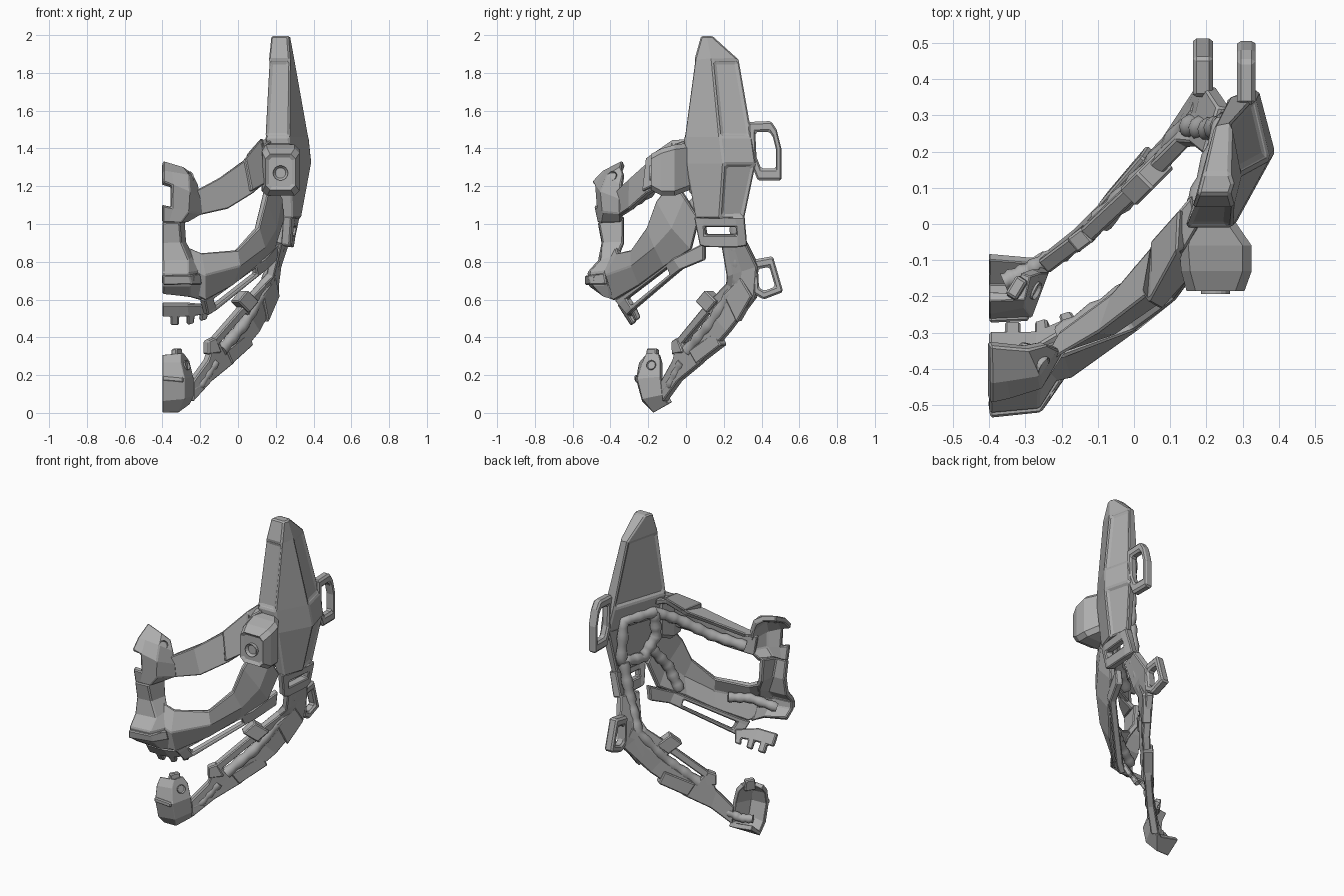
import bpy, bmesh, math
from mathutils import Vector

cube = bpy.data.objects.get("Cube")
if cube:
    bpy.data.objects.remove(cube)

# Single grey finish
grey = bpy.data.materials.new("plain grey")
grey.use_nodes = True
colour = (0.42, 0.42, 0.42, 1)
grey.diffuse_color = colour
grey.node_tree.nodes["Principled BSDF"].inputs["Base Color"].default_value = colour


def finish(name, bm, thickness=0, bevel=0):
    """Turn a bmesh into a named object with shell and bevel modifiers."""
    bmesh.ops.recalc_face_normals(bm, faces=bm.faces[:])
    mesh = bpy.data.meshes.new(name)
    bm.to_mesh(mesh)
    bm.free()
    mesh.materials.append(grey)
    obj = bpy.data.objects.new(name, mesh)
    bpy.context.collection.objects.link(obj)
    if thickness:
        solid = obj.modifiers.new("shell", "SOLIDIFY")
        solid.thickness = thickness
        solid.offset = 0
    if bevel:
        edge = obj.modifiers.new("soft edges", "BEVEL")
        edge.width = bevel
        edge.segments = 1
        edge.limit_method = "ANGLE"
        edge.angle_limit = math.radians(40)
    return obj


def skin(rows, wrap=False, caps=False, holes=()):
    """Bridge rows of points with quads, leaving out the cells in holes."""
    bm = bmesh.new()
    grid = [[bm.verts.new(p) for p in row] for row in rows]
    count = len(rows[0])
    for i in range(len(grid) - 1):
        for j in range(count if wrap else count - 1):
            if (i, j) not in holes:
                k = (j + 1) % count
                bm.faces.new((grid[i][j], grid[i][k], grid[i + 1][k], grid[i + 1][j]))
    if caps:
        bm.faces.new(grid[0])
        bm.faces.new(grid[-1])
    loose = [v for v in bm.verts if not v.link_faces]
    bmesh.ops.delete(bm, geom=loose, context="VERTS")
    return bm


def mix(a, b, t):
    return [Vector(p).lerp(Vector(q), t) for p, q in zip(a, b)]


def split(path, parts):
    """Resample a path evenly inside each of its segments."""
    out = [Vector(path[0])]
    for a, b in zip(path, path[1:]):
        out += [Vector(a).lerp(Vector(b), n / parts) for n in range(1, parts + 1)]
    return out


def shell(name, *paths, thickness=0.035, holes=()):
    finish(name, skin(paths, holes=holes), thickness, 0.006)


def slotted(name, top, bottom, cuts, holes, thickness=0.035):
    rows = [mix(top, bottom, t) for t in cuts]
    shell(name, *rows, thickness=thickness, holes=holes)


def strap_loop(name, outline, inset, thickness, x):
    """Flat ring in the side plane for a strap to pass through."""
    outer = [Vector((x, y, z)) for y, z in outline]
    middle = sum(outer, Vector((0, 0, 0))) / len(outer)
    inner = [middle + (p - middle) * inset for p in outer]
    finish(name, skin([outer, inner], wrap=True), thickness, 0.01)


def stud(name, centre, direction, radius=0.026, depth=0.03):
    """Short round stud with a dished end."""
    bm = bmesh.new()
    bmesh.ops.create_cone(bm, cap_ends=True, segments=16, radius1=radius,
                          radius2=radius, depth=depth)
    face = max(bm.faces, key=lambda f: f.calc_center_median().z)
    bmesh.ops.inset_individual(bm, faces=[face], thickness=radius * 0.3, depth=-depth * 0.5)
    obj = finish(name, bm)
    obj.location = centre
    obj.rotation_euler = Vector(direction).to_track_quat("Z", "Y").to_euler()


def padding(name, path, radius=0.032):
    """Lumpy soft tube along the inside of the frame."""
    curve = bpy.data.curves.new(name, "CURVE")
    curve.dimensions = "3D"
    curve.bevel_depth = radius
    curve.bevel_resolution = 3
    curve.use_fill_caps = True
    points = split(path, 7)
    spline = curve.splines.new("POLY")
    spline.points.add(len(points) - 1)
    for n, (target, p) in enumerate(zip(spline.points, points)):
        target.co = (*p, 1)
        target.radius = 1 + 0.14 * math.sin(n * 2.1)
    spline.use_smooth = True
    curve.materials.append(grey)
    bpy.context.collection.objects.link(bpy.data.objects.new(name, curve))


# Tall ear fin, with sunken panels on its front, rear outside and inner faces
def fin_section(z, *corners):
    return [(x, y, z) for x, y in corners]

fin = skin([
    fin_section(1.03, (.23, .06), (.29, .05), (.335, .18), (.31, .31), (.27, .3)),
    fin_section(1.32, (.18, 0), (.28, 0), (.39, .2), (.345, .37), (.29, .36)),
    fin_section(1.46, (.14, -.01), (.27, -.01), (.375, .18), (.335, .35), (.26, .35)),
    fin_section(1.87, (.162, .045), (.275, .045), (.3, .14), (.27, .28), (.22, .27)),
    fin_section(1.995, (.175, .08), (.265, .08), (.275, .11), (.265, .14), (.19, .14)),
], wrap=True, caps=True)
bmesh.ops.recalc_face_normals(fin, faces=fin.faces[:])
fin_faces = fin.faces[:]
for index, rim in ((10, .022), (12, .022), (2, .03), (14, .03), (4, .03)):
    bmesh.ops.inset_individual(fin, faces=[fin_faces[index]], thickness=rim, depth=-.014)
finish("ear_fin", fin, 0, 0.008)

# Temple box with a framed bolt on the front
def box_section(y, left, right, low, high):
    c = 0.025
    return [(left + c, y, low), (right - c, y, low), (right, y, low + c),
            (right, y, high - c), (right - c, y, high), (left + c, y, high),
            (left, y, high - c), (left, y, low + c)]

box = skin([box_section(.02, .15, .27, 1.18, 1.43), box_section(-.06, .125, .325, 1.15, 1.42),
            box_section(-.13, .13, .325, 1.15, 1.4), box_section(-.185, .145, .305, 1.18, 1.37)],
           wrap=True, caps=True)
bmesh.ops.recalc_face_normals(box, faces=box.faces[:])
front = min(box.faces, key=lambda f: f.calc_center_median().y)
bmesh.ops.inset_individual(box, faces=[front], thickness=.02, depth=-.012)
finish("temple_box", box)
stud("temple_bolt", (.225, -.178, 1.27), (0, -1, 0), radius=.04)

# Brow cap, with an opening on the centre line
cap_centre = [(-.4, -.33, 1.32), (-.4, -.43, 1.27), (-.4, -.485, 1.215), (-.4, -.47, 1.1), (-.4, -.45, 1.01)]
cap_side = [(-.3, -.34, 1.29), (-.27, -.41, 1.25), (-.265, -.44, 1.17), (-.27, -.43, 1.07), (-.31, -.44, 1.01)]
cap_back = [(-.25, -.33, 1.26), (-.225, -.34, 1.2), (-.21, -.34, 1.13), (-.2, -.34, 1.06), (-.28, -.34, 1.02)]
shell("brow_cap", cap_centre, mix(cap_centre, cap_side, .35), cap_side, cap_back, holes={(0, 2)})
stud("brow_stud", (-.26, -.385, 1.25), (.8, -.5, .3))

# Nose bridge and muzzle
shell("nose",
      [(-.4, -.45, 1.01), (-.4, -.43, .9), (-.4, -.45, .8), (-.4, -.505, .74), (-.4, -.5, .68), (-.4, -.44, .64)],
      [(-.32, -.45, 1.01), (-.31, -.43, .9), (-.27, -.44, .8), (-.27, -.495, .74), (-.26, -.48, .68), (-.26, -.42, .62)],
      [(-.3, -.33, 1.04), (-.29, -.33, .9), (-.25, -.36, .83), (-.22, -.41, .75), (-.21, -.4, .68), (-.2, -.37, .6)])
shell("muzzle_band", [(-.4, -.51, .73), (-.27, -.5, .73), (-.22, -.42, .74)],
      [(-.4, -.51, .68), (-.26, -.485, .68), (-.21, -.41, .68)], thickness=.05)
stud("nose_stud", (-.235, -.46, .71), (.9, -.5, 0))

# Brow strut from cap to temple: front face plus a top ledge
shell("brow_strut",
      [(-.24, -.35, 1.04), (-.06, -.29, 1.08), (.07, -.2, 1.16), (.15, -.08, 1.23), (.19, 0, 1.24)],
      [(-.25, -.37, 1.16), (-.1, -.29, 1.23), (.03, -.19, 1.32), (.14, -.05, 1.41), (.17, 0, 1.43)],
      [(-.2, -.3, 1.17), (-.05, -.19, 1.25), (.05, -.07, 1.33), (.12, .03, 1.43), (.16, .08, 1.43)])
shell("strut_sleeve", [(.06, -.22, 1.17), (.15, -.12, 1.22)], [(.03, -.2, 1.34), (.13, -.07, 1.43)],
      [(.06, -.05, 1.35), (.14, .04, 1.44)], thickness=.045)

# Cheek below the eye opening
shell("cheek",
      [(-.27, -.36, .87), (-.2, -.35, .84), (-.01, -.28, .86), (.1, -.2, .98), (.135, -.15, 1.12), (.16, -.06, 1.23)],
      [(-.23, -.42, .75), (-.18, -.41, .73), (0, -.28, .78), (.13, -.16, .88), (.19, -.07, .98), (.22, 0, 1.14)],
      [(-.22, -.4, .62), (-.18, -.37, .6), (-.04, -.24, .68), (.08, -.11, .78), (.18, .03, .87), (.23, .07, 1.03)])

# Slotted rail along the bottom of the cheek
rail_top = [(-.19, -.37, .6), (-.15, -.32, .63), (.08, -.1, .79), (.13, -.06, .82), (.2, .1, .9)]
rail_bottom = [(-.17, -.3, .52), (-.12, -.27, .55), (.09, -.07, .72), (.14, -.02, .76), (.19, .1, .81)]
slotted("cheek_rail", rail_top, rail_bottom, (0, .3, .75, 1), {(1, 1)}, .04)

# Upper lip with notched teeth
lip_top = split([(-.4, -.35, .58), (-.27, -.35, .58), (-.15, -.28, .57)], 3)
lip_bottom = split([(-.4, -.28, .47), (-.27, -.28, .47), (-.17, -.25, .5)], 3)
slotted("upper_lip", lip_top, lip_bottom, (0, .6, 1), {(1, 0), (1, 2), (1, 4)}, .03)

# Slotted hinge under the fin
hinge_top = [(.26, .05, 1.04), (.28, .1, 1.04), (.3, .26, 1.04), (.3, .31, 1.04)]
hinge_bottom = [(.25, .08, .89), (.26, .11, .88), (.27, .27, .88), (.26, .32, .89)]
slotted("jaw_hinge", hinge_top, hinge_bottom, (0, .33, .6, 1), {(1, 1)}, .05)

# Jaw strap from hinge to chin, with one long slot
jaw_inner = [(.21, .19, .9), (.17, .22, .73), (.13, .22, .69), (.01, .1, .56), (-.13, -.03, .4), (-.17, -.06, .28), (-.25, -.12, .17)]
jaw_outer = [(.25, .32, .9), (.21, .38, .78), (.19, .37, .61), (.1, .23, .43), (-.04, .08, .26), (-.15, -.03, .17), (-.25, -.11, .06)]
slotted("jaw_strap", jaw_inner, jaw_outer, (0, .22, .5, 1), {(1, 3)}, .045)
shell("jaw_upper_pad", [(-.02, .07, .59), (.03, .12, .65)], [(.04, .13, .53), (.09, .18, .59)], thickness=.065)
shell("jaw_lower_pad", [(-.08, .03, .33), (.04, .17, .43)], [(-.05, .07, .26), (.06, .2, .36)], thickness=.06)
shell("jaw_side_pad", [(.11, .21, .63), (.18, .3, .72)], [(.14, .28, .48), (.2, .36, .62)], thickness=.055)
shell("jaw_step", [(-.17, -.06, .38), (-.13, -.03, .4)], [(-.17, -.06, .31), (-.1, 0, .32)], thickness=.05)

# Chin cup with two lugs on its upper rim
shell("chin",
      [(-.4, -.2, .3), (-.4, -.235, .26), (-.4, -.25, .18), (-.4, -.22, .07), (-.4, -.17, .016), (-.4, -.09, .08)],
      [(-.31, -.2, .31), (-.31, -.22, .26), (-.29, -.245, .18), (-.29, -.22, .08), (-.32, -.17, .016), (-.28, -.1, .06)],
      [(-.3, -.14, .31), (-.27, -.13, .27), (-.25, -.13, .19), (-.245, -.12, .1), (-.26, -.1, .06), (-.25, -.08, .07)],
      thickness=.03)
shell("chin_lug", [(-.34, -.2, .34), (-.31, -.15, .34)], [(-.34, -.21, .27), (-.3, -.15, .27)])
shell("chin_ridge", [(-.4, -.255, .2), (-.29, -.25, .19)], [(-.4, -.255, .17), (-.29, -.25, .16)])
stud("chin_stud", (-.28, -.18, .25), (.9, -.4, .3))

# Strap loops behind the fin and the jaw
strap_loop("upper_strap_loop", [(.33, 1.54), (.45, 1.545), (.48, 1.5), (.505, 1.4),
                                (.505, 1.23), (.38, 1.23), (.34, 1.33)], .62, .05, .31)
strap_loop("lower_strap_loop", [(.35, .81), (.46, .83), (.515, .64), (.41, .6), (.36, .63)],
           .55, .055, .19)

# Soft padding along the inside
padding("brow_padding", [(-.2, -.31, 1.1), (-.03, -.2, 1.17), (.1, -.07, 1.28), (.19, .06, 1.36)])
padding("ear_padding", [(.18, .06, 1.36), (.25, .27, 1.36), (.26, .28, 1.1), (.23, .1, 1.07), (.18, .04, 1.2), (.18, .06, 1.36)])
padding("cheek_padding", [(.2, .06, 1.12), (.15, -.04, .98), (.1, -.08, .83)])
padding("jaw_padding", [(.25, .27, 1.1), (.21, .26, .87), (.15, .27, .68), (.03, .13, .47), (-.09, .01, .33)])
padding("chin_padding", [(-.12, -.02, .27), (-.2, -.08, .15), (-.29, -.13, .1), (-.36, -.16, .1)], .025)
padding("muzzle_padding", [(-.1, -.28, .76), (-.2, -.36, .75), (-.34, -.43, .7)], .028)
